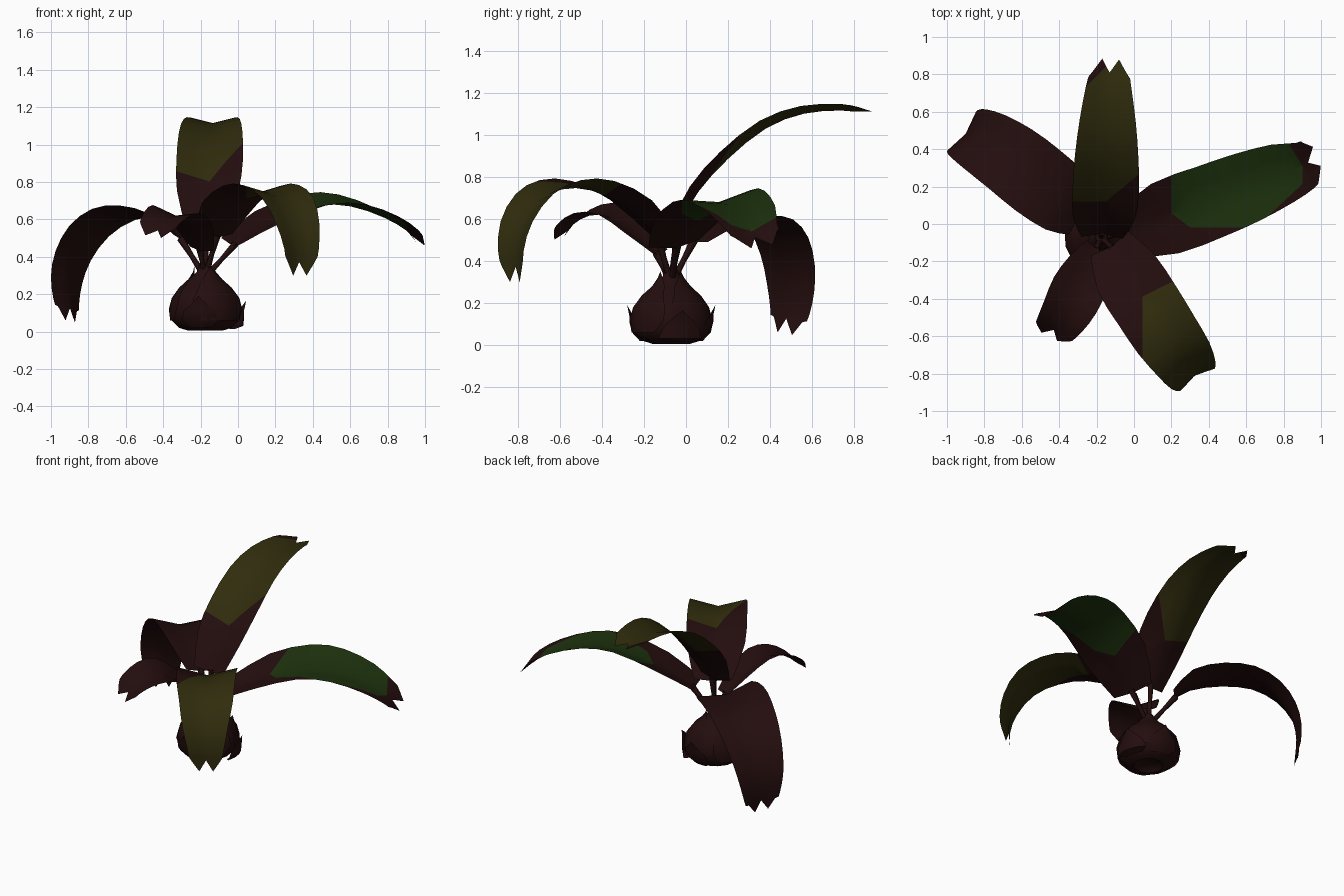
import bpy, bmesh, math
from mathutils import Vector

cube = bpy.data.objects.get("Cube")
if cube:
    bpy.data.objects.remove(cube)


def material(name, rgb):
    m = bpy.data.materials.new(name)
    m.use_nodes = True
    m.diffuse_color = (*rgb, 1)
    bsdf = m.node_tree.nodes["Principled BSDF"]
    bsdf.inputs["Base Color"].default_value = (*rgb, 1)
    bsdf.inputs["Roughness"].default_value = 1
    bsdf.inputs["Specular IOR Level"].default_value = 0
    return m


BROWN = material("dark_reddish_brown", (0.017, 0.004, 0.004))
OLIVE = material("olive_green", (0.029, 0.025, 0.004))
GREEN = material("deep_green", (0.012, 0.031, 0.004))
CENTRE = Vector((-0.175, -0.07, 0))
NECK = CENTRE + Vector((0, 0, 0.33))


def finish(bm, name, mats, angle=50):
    mesh = bpy.data.meshes.new(name)
    bm.to_mesh(mesh)
    bm.free()
    for m in mats:
        mesh.materials.append(m)
    ob = bpy.data.objects.new(name, mesh)
    bpy.context.collection.objects.link(ob)
    bpy.ops.object.select_all(action='DESELECT')
    ob.select_set(True)
    bpy.context.view_layer.objects.active = ob
    bpy.ops.object.shade_smooth_by_angle(angle=math.radians(angle))


def grid_faces(bm, rows):
    for a, b in zip(rows, rows[1:]):
        for i in range(len(a) - 1):
            bm.faces.new((a[i], a[i + 1], b[i + 1], b[i]))


def rounded(spine):
    """Add a smooth in-between point to every span of the spine."""
    pts = [Vector(p) for p in spine]
    out = []
    for i in range(len(pts) - 1):
        before, after = pts[max(i - 1, 0)], pts[min(i + 2, len(pts) - 1)]
        out += [pts[i], (pts[i] + pts[i + 1]) * 0.5625 - (before + after) * 0.0625]
    return out + [pts[-1]]


def stem(name, end):
    cu = bpy.data.curves.new(name, 'CURVE')
    cu.dimensions = '3D'
    cu.bevel_depth = 0.017
    cu.bevel_resolution = 1
    sp = cu.splines.new('POLY')
    sp.points.add(2)
    start = NECK - Vector((0, 0, 0.04))
    for p, co, r in zip(sp.points, (start, start.lerp(end, 0.55), end), (1.1, 0.8, 1.2)):
        p.co = (*co, 1)
        p.radius = r
    cu.materials.append(BROWN)
    bpy.context.collection.objects.link(bpy.data.objects.new(name, cu))


def leaf(name, spine, patch=None, planes=(), fold=0.25, notch=0.08, roll=0):
    """Folded strap leaf: spine holds x, y, z, half width; planes bound the patch."""
    spine = rounded(spine)
    pts = [p.to_3d() for p in spine]
    ahead = pts[-1] - pts[0]
    side = Vector((ahead.y, -ahead.x, 0)).normalized() + Vector((0, 0, roll))
    bm = bmesh.new()
    rows = []
    for i, p in enumerate(pts):
        tan = (pts[min(i + 1, len(pts) - 1)] - pts[max(i - 1, 0)]).normalized()
        up = side.cross(tan).normalized()
        w = spine[i][3]
        row = []
        for u in (-1, -0.5, 0, 0.5, 1):
            # forked tip: the last row is pulled back except at two points
            last = i == len(pts) - 1
            back = notch * 0.9 if last and abs(u) != 0.5 else 0
            co = p + side * u * w + up * abs(u) * fold * w - tan * back
            row.append(bm.verts.new(co))
        rows.append(row)
    # keep the row before the tip behind the notch
    for v, w in zip(rows[-2], rows[-3]):
        v.co = v.co.lerp(w.co, 0.5)
    grid_faces(bm, rows)
    # cut the coloured patch out of the blade
    cuts = [(Vector((x, y, 0)), Vector((nx, ny, 0)).normalized()) for x, y, nx, ny in planes]
    for co, no in cuts:
        bmesh.ops.bisect_plane(bm, geom=bm.verts[:] + bm.edges[:] + bm.faces[:],
                               plane_co=co, plane_no=no)
    for f in bm.faces:
        mid = f.calc_center_median()
        if patch and all((mid - co).dot(no) > 0 for co, no in cuts):
            f.material_index = 1
    finish(bm, name, [BROWN, patch] if patch else [BROWN])
    stem(name + "_stem", pts[0].lerp(pts[1], 0.2))


leaf("back_leaf", [
    (-0.17, -0.05, 0.55, 0.11), (-0.16, 0.06, 0.73, 0.165), (-0.15, 0.2, 0.885, 0.178),
    (-0.145, 0.38, 1.03, 0.17), (-0.14, 0.56, 1.1, 0.15), (-0.135, 0.74, 1.115, 0.12),
    (-0.125, 0.88, 1.1, 0.09)],
    OLIVE, [(-0.15, 0.12, 0, 1), (-0.15, 0.12, -0.64, 0.77), (-0.17, 0.82, 1, -1)])

leaf("left_leaf", [
    (-0.03, -0.05, 0.46, 0.13), (0.18, 0.04, 0.58, 0.2), (0.42, 0.13, 0.67, 0.2),
    (0.6, 0.2, 0.67, 0.19), (0.78, 0.27, 0.61, 0.165), (0.9, 0.31, 0.54, 0.13),
    (0.97, 0.36, 0.46, 0.11)],
    GREEN, [(0.2, 0.1, 1, 0), (0.25, 0.02, 0.6, 0.8), (0.45, -0.02, 0, 1),
            (0.8, 0.12, -0.7, 0.75), (0.9, 0.25, -1, 0), (0.87, 0.36, -0.8, -0.5)],
    fold=0.2, roll=-0.14)

leaf("front_left_leaf", [
    (-0.12, -0.12, 0.5, 0.12), (-0.03, -0.28, 0.65, 0.18), (0.08, -0.45, 0.735, 0.185),
    (0.17, -0.59, 0.74, 0.18), (0.25, -0.7, 0.685, 0.165), (0.3, -0.78, 0.57, 0.14),
    (0.325, -0.81, 0.44, 0.11), (0.325, -0.805, 0.3, 0.085)],
    OLIVE, [(0.045, -0.5, 1, 0), (0.1, -0.36, 0.45, -0.9)])

leaf("front_right_leaf", [
    (-0.2, -0.13, 0.43, 0.07), (-0.25, -0.25, 0.53, 0.125), (-0.31, -0.36, 0.61, 0.145),
    (-0.36, -0.46, 0.615, 0.135), (-0.41, -0.54, 0.57, 0.115), (-0.45, -0.595, 0.5, 0.095)],
    notch=0.06, roll=0.15)

leaf("back_right_leaf", [
    (-0.3, 0.03, 0.49, 0.1), (-0.38, 0.12, 0.57, 0.18), (-0.52, 0.23, 0.605, 0.2),
    (-0.66, 0.34, 0.59, 0.195), (-0.78, 0.42, 0.51, 0.18), (-0.86, 0.465, 0.39, 0.16),
    (-0.895, 0.48, 0.27, 0.14), (-0.9, 0.48, 0.16, 0.115), (-0.89, 0.465, 0.055, 0.085)],
    fold=0.2, roll=-0.15)

# turned bulb with a slightly hollow underside
PROFILE = [(0, 0.03), (0.07, 0.025), (0.09, 0.005), (0.14, 0.02), (0.18, 0.06), (0.192, 0.12),
           (0.175, 0.18), (0.135, 0.235), (0.085, 0.28), (0.045, 0.32), (0.03, 0.36), (0, 0.35)]
bm = bmesh.new()
ring = [bm.verts.new(CENTRE + Vector((r, 0, z))) for r, z in PROFILE]
edges = [bm.edges.new(pair) for pair in zip(ring, ring[1:])]
bmesh.ops.spin(bm, geom=ring + edges, cent=CENTRE, axis=(0, 0, 1),
               angle=2 * math.pi, steps=14, use_duplicate=False)
bmesh.ops.remove_doubles(bm, verts=bm.verts, dist=0.001)
bmesh.ops.recalc_face_normals(bm, faces=bm.faces)
finish(bm, "bulb", [BROWN])


def bulb_scale(name, degrees, spread, outline):
    """Pointed husk hugging the bulb; outline holds radius, height, width share."""
    bm = bmesh.new()
    rows = []
    for r, z, share in outline:
        row = []
        for u in (-1, -0.5, 0, 0.5, 1):
            a = math.radians(degrees + u * share * spread)
            row.append(bm.verts.new(CENTRE + Vector((r * math.cos(a), r * math.sin(a), z))))
        rows.append(row)
    grid_faces(bm, rows)
    bmesh.ops.remove_doubles(bm, verts=bm.verts, dist=0.0005)
    finish(bm, name, [BROWN])


# low husks flare outwards, tall ones wrap up to the neck
LOW = [(0.15, 0.02, 0.7), (0.188, 0.06, 1), (0.2, 0.11, 0.8), (0.2, 0.14, 0.45), (0.213, 0.19, 0)]
LOOSE = [(0.16, 0.015, 0.7), (0.203, 0.03, 1), (0.208, 0.08, 0.8), (0.208, 0.115, 0.5),
         (0.225, 0.165, 0)]
TALL = [(0.19, 0.06, 0.7), (0.198, 0.12, 1), (0.182, 0.18, 1), (0.142, 0.235, 0.9),
        (0.092, 0.28, 0.8), (0.065, 0.32, 0.4), (0.06, 0.35, 0)]
bulb_scale("loose_husk", 14, 32, LOOSE)
for k, degrees in enumerate((80, -100)):
    bulb_scale(f"low_husk_{k + 1}", degrees, 32, LOW)
for k, degrees in enumerate((-60, 50, 170)):
    bulb_scale(f"tall_husk_{k + 1}", degrees, 50, TALL)
